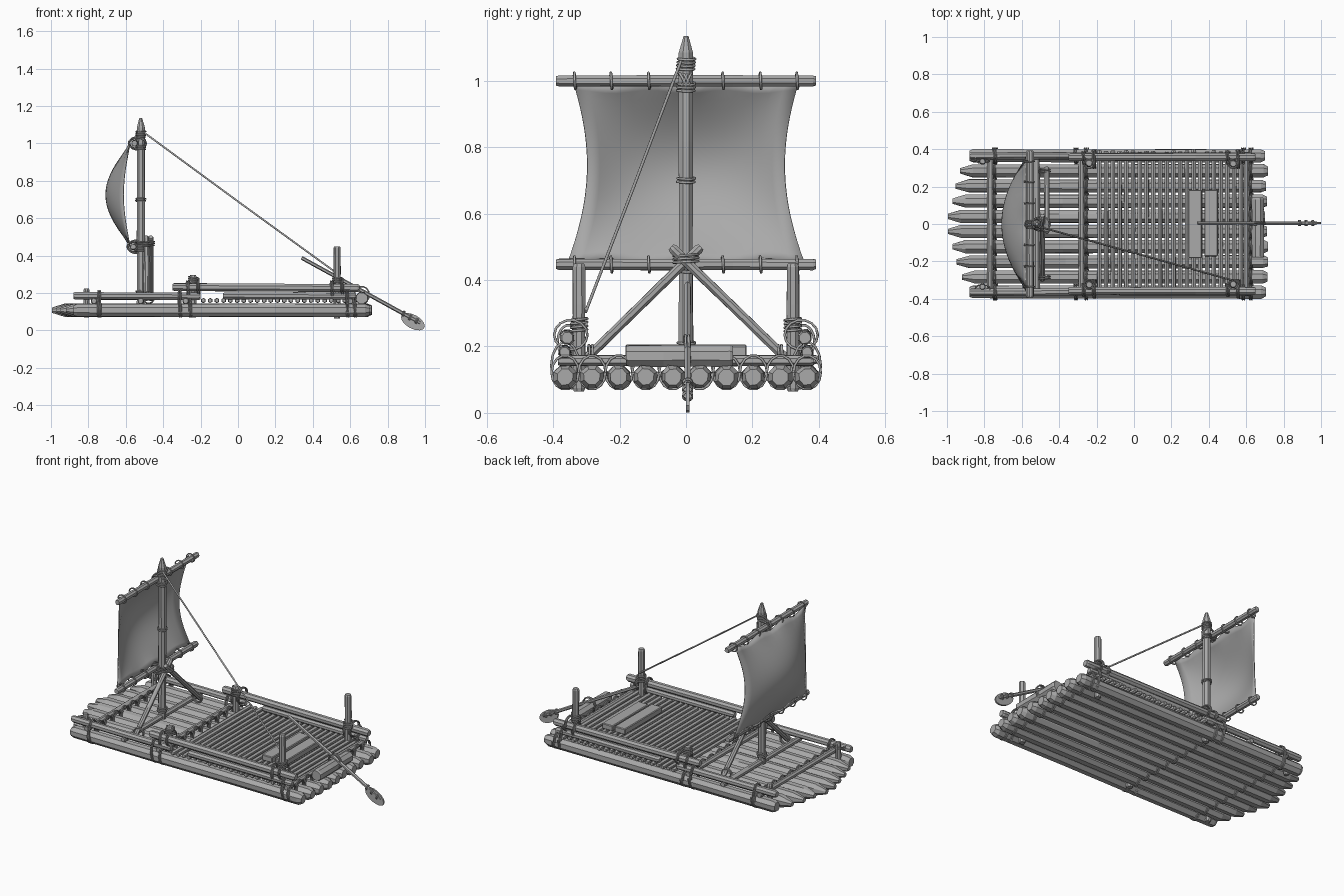
import bpy, bmesh, random
from math import sin, cos, pi
from mathutils import Vector, Matrix

random.seed(4)
cube = bpy.data.objects.get("Cube")
if cube:
    bpy.data.objects.remove(cube)

grey = bpy.data.materials.new("weathered grey")
grey.use_nodes = True
grey.diffuse_color = (0.4, 0.4, 0.4, 1)
grey.node_tree.nodes["Principled BSDF"].inputs["Base Color"].default_value = (0.4, 0.4, 0.4, 1)


def add(name, data):
    data.materials.append(grey)
    ob = bpy.data.objects.new(name, data)
    bpy.context.collection.objects.link(ob)
    return ob


def from_bmesh(name, bm):
    bmesh.ops.recalc_face_normals(bm, faces=bm.faces)
    mesh = bpy.data.meshes.new(name)
    bm.to_mesh(mesh)
    bm.free()
    return add(name, mesh)


def log(name, start, end, r, sides=8, tip=(0.8, 0.8), cut=(0.01, 0.01), rough=0.07):
    """Rough-hewn pole with cut ends."""
    a, b = Vector(start), Vector(end)
    length = (b - a).length
    turn = (b - a).to_track_quat('Z', 'Y')
    stations = [(0, tip[0]), (cut[0], 1), (length * 0.35, 1), (length * 0.68, 1),
                (length - cut[1], 1), (length, tip[1])]
    bm = bmesh.new()
    rings = []
    for d, s in stations:
        ring = []
        for i in range(sides):
            t = 2 * pi * (i + 0.5) / sides
            k = r * s * random.uniform(1 - rough, 1 + rough)
            ring.append(bm.verts.new(a + turn @ Vector((k * cos(t), k * sin(t), d))))
        rings.append(ring)
    for lo, hi in zip(rings, rings[1:]):
        for i in range(sides):
            j = (i + 1) % sides
            bm.faces.new((lo[i], lo[j], hi[j], hi[i]))
    bm.faces.new(rings[0])
    bm.faces.new(rings[-1])
    return from_bmesh(name, bm)


def rope(name, points, r=0.004):
    curve = bpy.data.curves.new(name, 'CURVE')
    curve.dimensions = '3D'
    curve.bevel_depth = r
    curve.bevel_resolution = 1
    curve.use_fill_caps = True
    line = curve.splines.new('POLY')
    line.points.add(len(points) - 1)
    for p, co in zip(line.points, points):
        p.co = (*co, 1)
    return add(name, curve)


def coil(name, centre, axis, rx, ry=None, turns=2, pitch=0.01, r=0.004):
    """Rope wound around a pole that points along axis."""
    turn = Vector(axis).to_track_quat('Z', 'Y')
    n = 14 * turns
    pts = []
    for i in range(n + 1):
        t = 2 * pi * i / 14
        local = Vector((rx * cos(t), (ry or rx) * sin(t), pitch * turns * (i / n - 0.5)))
        pts.append(Vector(centre) + turn @ local)
    return rope(name, pts, r)


def box(name, centre, size):
    bm = bmesh.new()
    bmesh.ops.create_cube(bm, size=1, matrix=Matrix.Translation(centre) @ Matrix.Diagonal((*size, 1)))
    bmesh.ops.bevel(bm, geom=bm.edges[:], offset=0.004, segments=1, affect='EDGES')
    return from_bmesh(name, bm)


X, Y, Z = (1, 0, 0), (0, 1, 0), (0, 0, 1)

# Hull logs with hewn bow tips
bows = [-0.88, -0.92, -0.95, -0.97, -0.995, -0.995, -0.97, -0.955, -0.93, -0.88]
beams = [-0.77, -0.28, 0.6]
for i, bow in enumerate(bows):
    y = -0.364 + i * 0.081
    outer = i in (0, 9)
    log("hull_log", (bow, y, 0.108), (random.uniform(0.7, 0.72), y, 0.108), 0.037,
        tip=(0.75 if outer else 0.4, 0.7), cut=(0.02 if outer else 0.07, 0.025))
    for x in beams:
        coil("hull_lashing", (x + 0.025, y, 0.122), X, 0.041, 0.051, turns=2)

# Cross beams
for x in beams + [-0.52]:
    log("cross_beam", (x, -0.385, 0.157), (x, 0.385, 0.157), 0.017)

# Deck slats
for i in range(22):
    x = -0.185 + i * 0.036
    log("deck_slat", (x, -0.37 + random.uniform(-0.01, 0.01), 0.16),
        (x, 0.39 + random.uniform(-0.01, 0.01), 0.16), 0.0135, sides=6)

# Side rails, posts and struts
for s in (-1, 1):
    log("front_lower_rail", (-0.88, s * 0.365, 0.185), (-0.2, s * 0.365, 0.182), 0.021)
    log("rear_lower_rail", (-0.08, s * 0.365, 0.185), (0.63, s * 0.365, 0.183), 0.019)
    log("upper_rail", (-0.35, s * 0.358, 0.232), (0.65, s * 0.358, 0.226), 0.022)
    log("rear_post", (0.53, s * 0.322, 0.065), (0.53, s * 0.322, 0.45), 0.02)
    log("middle_post", (-0.24, s * 0.325, 0.07), (-0.24, s * 0.325, 0.295), 0.02)
    log("bow_post", (-0.81, s * 0.335, 0.07), (-0.81, s * 0.335, 0.225), 0.017)
    log("mast_strut", (-0.478 + s * 0.012, s * 0.3, 0.165),
        (-0.478 + s * 0.012, -s * 0.045, 0.5), 0.015)
    for x in (-0.24, 0.53):
        coil("post_lashing", (x, s * 0.322, 0.265), Z, 0.025, turns=4, pitch=0.011)
        coil("rail_lashing", (x + 0.027, s * 0.347, 0.235), X, 0.05, 0.045, turns=2)
        coil("rail_lashing", (x - 0.027, s * 0.353, 0.215), X, 0.034, 0.05, turns=2)
    coil("bow_post_lashing", (-0.81, s * 0.348, 0.19), Z, 0.04, 0.024, turns=2)
    coil("strut_foot_lashing", (-0.478, s * 0.285, 0.175), Y, 0.03, turns=2)
    for x in (-0.74, -0.31, 0.585):
        coil("side_lashing", (x, s * 0.364, 0.142), X, 0.042, 0.072, turns=2)

# Mast with pointed top
log("mast", (-0.52, 0, 0.145), (-0.52, 0, 1.135), 0.023, tip=(1, 0.35), cut=(0.02, 0.05))
for z, turns in ((0.2, 3), (0.44, 4), (0.7, 2), (0.98, 3), (1.05, 4)):
    coil("mast_lashing", (-0.52, 0, z), (0.1, 0.1, 1), 0.026, turns=turns)
coil("strut_lashing", (-0.498, 0, 0.465), Z, 0.05, 0.038, turns=3)

# Yards with ties
for x, z in ((-0.553, 1.0), (-0.56, 0.447)):
    log("yard", (x, -0.392, z), (x, 0.392, z), 0.018)
    for y in (-0.335, -0.225, -0.112, 0.112, 0.225, 0.335):
        coil("sail_tie", (x - 0.006, y, z), Y, 0.027, 0.025, turns=1, pitch=0.006)
    for tilt in (-0.5, 0.5):
        coil("yard_lashing", (x + 0.017, 0, z), (0, 1, tilt), 0.045, 0.036, turns=2)

# Billowing sail
bm = bmesh.new()
bmesh.ops.create_grid(bm, x_segments=16, y_segments=20, size=1)
for v in bm.verts:
    u, t = v.co.x, (v.co.y + 1) / 2
    swell = sin(pi * t)
    half = 0.362 - 0.017 * t - 0.056 * swell ** 0.8
    bulge = swell * (0.035 + 0.095 * (1 - u * u))
    sag = 0.012 * cos(u * pi * 3) * abs(2 * t - 1) ** 8
    v.co = (-0.577 - bulge, half * u, 0.455 + 0.54 * t + sag * (1 if t < 0.5 else -1))
for f in bm.faces:
    f.smooth = True
sail = from_bmesh("sail", bm)
solid = sail.modifiers.new("thickness", 'SOLIDIFY')
solid.thickness = 0.004
solid.offset = 0

# Stay rope from mast head to rear post
rope("stay_rope", [(-0.505, -0.015, 1.06), (0.02, -0.16, 0.675), (0.53, -0.302, 0.305)], 0.005)

# Bench planks and stern roller log
box("bench_plank", (0.327, 0.0, 0.188), (0.072, 0.365, 0.036))
box("bench_plank", (0.412, 0.005, 0.186), (0.072, 0.355, 0.034))
log("stern_log", (0.662, -0.18, 0.172), (0.662, 0.142, 0.172), 0.035, tip=(0.9, 0.9))

# Steering oar
log("oar_shaft", (0.34, 0.005, 0.388), (0.975, 0.005, 0.04), 0.0105, sides=6)
bm = bmesh.new()
place = (Matrix.Translation((0.935, 0.005, 0.047)) @ Matrix.Rotation(0.5, 4, 'Y')
         @ Matrix.Rotation(pi / 2, 4, 'X') @ Matrix.Diagonal((0.07, 0.037, 1, 1)))
bmesh.ops.create_cone(bm, cap_ends=True, segments=14, radius1=1, radius2=1, depth=0.01, matrix=place)
from_bmesh("oar_blade", bm)
for x in (0.885, 0.92, 0.955):
    coil("oar_lashing", (x, 0.005, 0.388 - (x - 0.34) * 0.548), (0.635, 0, -0.348), 0.014, turns=2, pitch=0.006, r=0.003)
coil("oar_pivot_lashing", (0.662, 0.005, 0.19), Y, 0.04, 0.045, turns=2)
